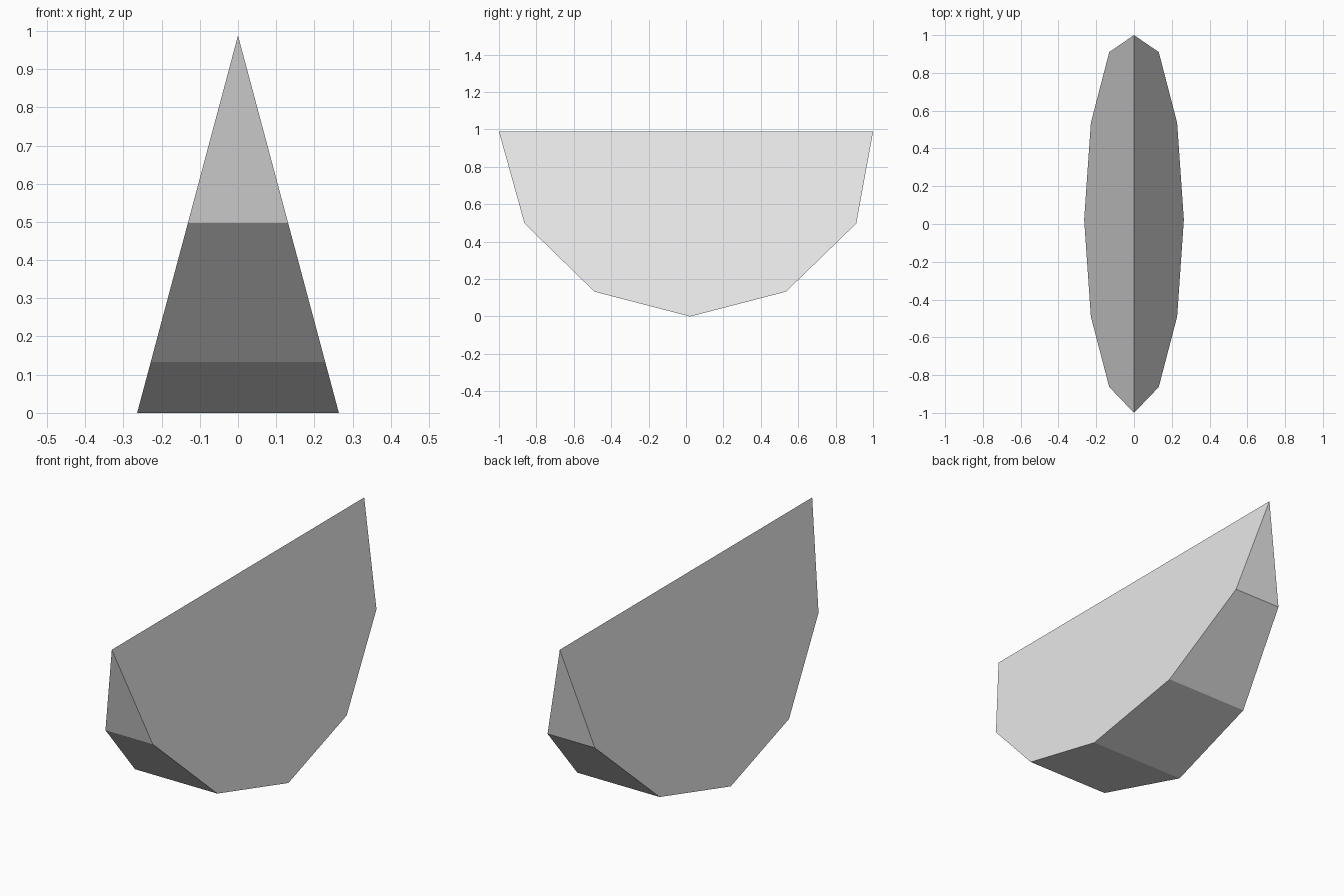
import bpy
import bmesh

old = bpy.data.objects.get("Cube")
if old:
    bpy.data.objects.remove(old, do_unlink=True)

# Plain light grey
grey = bpy.data.materials.new("light grey")
grey.use_nodes = True
colour = (0.8, 0.8, 0.8, 1.0)
grey.diffuse_color = colour
grey.node_tree.nodes["Principled BSDF"].inputs["Base Color"].default_value = colour

TOP = 0.988
HALF_WIDTH = 0.264

# Faceted rim of the wedge, from front to back (y, z)
rim = [(-0.863, 0.497), (-0.49, 0.133), (0.022, 0.0), (0.535, 0.133), (0.91, 0.497)]

bm = bmesh.new()

# Sharp upper ridge, where the two sides meet
front_tip = bm.verts.new((0, -1, TOP))
back_tip = bm.verts.new((0, 1, TOP))


def side_points(sign):
    """Rim points of one side, leaning in towards the ridge."""
    return [bm.verts.new((sign * HALF_WIDTH * (1 - z / TOP), y, z)) for y, z in rim]


left, right = side_points(1), side_points(-1)

# Flat sides
for side in (left, right):
    bm.faces.new([front_tip, *side, back_tip])

# Rim facets and the triangular ends
for i in range(len(rim) - 1):
    bm.faces.new([left[i], left[i + 1], right[i + 1], right[i]])
bm.faces.new([front_tip, left[0], right[0]])
bm.faces.new([back_tip, left[-1], right[-1]])
bmesh.ops.recalc_face_normals(bm, faces=bm.faces)

mesh = bpy.data.meshes.new("wedge_slice")
bm.to_mesh(mesh)
bm.free()
mesh.materials.append(grey)
wedge = bpy.data.objects.new("wedge_slice", mesh)
bpy.context.collection.objects.link(wedge)
